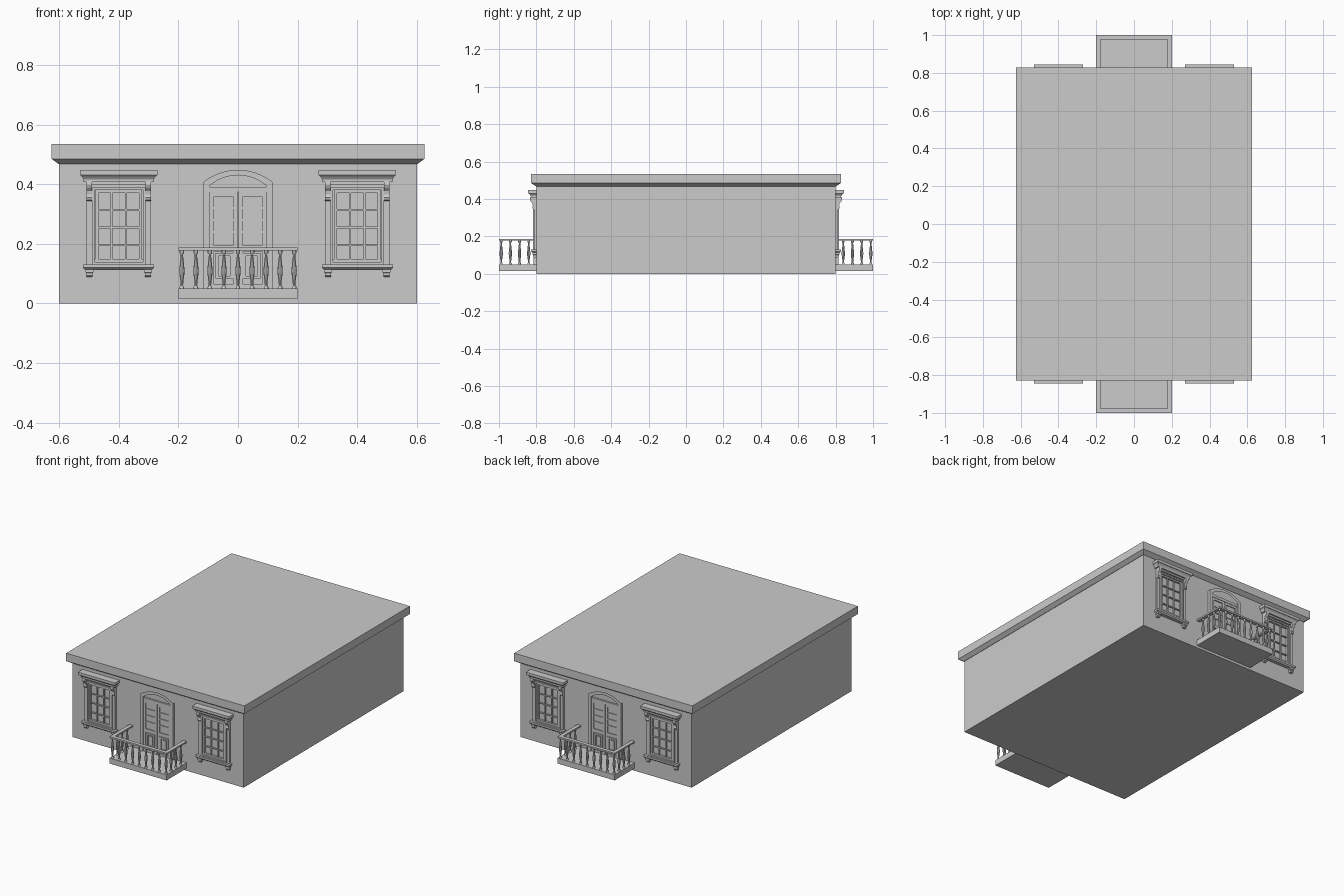
import bpy, bmesh, math
from mathutils import Matrix, Vector

if "Cube" in bpy.data.objects:
    bpy.data.objects.remove(bpy.data.objects["Cube"])

W = -0.8  # front wall plane


def finish(name, bm, mx=False, my=True, smooth=False):
    bmesh.ops.recalc_face_normals(bm, faces=bm.faces)
    me = bpy.data.meshes.new(name)
    bm.to_mesh(me)
    bm.free()
    ob = bpy.data.objects.new(name, me)
    bpy.context.collection.objects.link(ob)
    if mx or my:
        m = ob.modifiers.new("Mirror", 'MIRROR')
        m.use_axis = (mx, my, False)
        m.use_mirror_merge = False
    if smooth:
        bpy.ops.object.select_all(action='DESELECT')
        bpy.context.view_layer.objects.active = ob
        ob.select_set(True)
        bpy.ops.object.shade_smooth_by_angle(angle=math.radians(40))
    return ob


def box(bm, x0, x1, y0, y1, z0, z1):
    m = Matrix.Translation(((x0 + x1) / 2, (y0 + y1) / 2, (z0 + z1) / 2)) @ \
        Matrix.Diagonal((abs(x1 - x0), abs(y1 - y0), abs(z1 - z0), 1))
    bmesh.ops.create_cube(bm, size=1, matrix=m)


def wall_box(bm, x0, x1, z0, z1, depth):
    box(bm, x0, x1, W - depth, W + 0.005, z0, z1)


def frame(bm, x0, x1, z0, z1, t, depth):
    wall_box(bm, x0, x0 + t, z0, z1, depth)
    wall_box(bm, x1 - t, x1, z0, z1, depth)
    wall_box(bm, x0 + t, x1 - t, z0, z0 + t, depth)
    wall_box(bm, x0 + t, x1 - t, z1 - t, z1, depth)


def loft(bm, rings):
    prev = None
    loops = [[bm.verts.new(p) for p in r] for r in rings]
    for a, b in zip(loops, loops[1:]):
        n = len(a)
        for i in range(n):
            bm.faces.new((a[i], a[(i + 1) % n], b[(i + 1) % n], b[i]))
    bm.faces.new(loops[0])
    bm.faces.new(loops[-1])


def rect(x0, x1, y0, y1, z):
    return [(x0, y0, z), (x1, y0, z), (x1, y1, z), (x0, y1, z)]


def wall_moulding(bm, cx, levels):
    # levels: (half width, projection, z)
    loft(bm, [rect(cx - h, cx + h, W - d, W + 0.005, z) for h, d, z in levels])


def arch(hw, spring, rise, n=12):
    r = (hw * hw + rise * rise) / (2 * rise)
    a = math.asin(hw / r)
    return [(r * math.sin(-a + 2 * a * i / n),
             spring + rise - r + r * math.cos(-a + 2 * a * i / n)) for i in range(n + 1)]


# Main block and overhanging roof slab
bm = bmesh.new()
box(bm, -0.6, 0.6, -0.8, 0.8, 0, 0.475)
finish("walls", bm, my=False)
bm = bmesh.new()
loft(bm, [rect(-x, x, -y, y, z) for x, y, z in
          ((0.602, 0.802, 0.468), (0.625, 0.828, 0.485), (0.625, 0.828, 0.535))])
finish("roof_cornice", bm, my=False)

# Windows: surround, sash and glazing bars
C = -0.4
bm = bmesh.new()
frame(bm, C - 0.108, C + 0.108, 0.13, 0.41, 0.02, 0.012)
frame(bm, C - 0.09, C + 0.09, 0.13, 0.39, 0.009, 0.018)
finish("window_surround", bm, mx=True)
bm = bmesh.new()
frame(bm, C - 0.077, C + 0.077, 0.132, 0.38, 0.009, 0.012)
for i in (-1, 1):
    wall_box(bm, C + i * 0.024 - 0.003, C + i * 0.024 + 0.003, 0.14, 0.373, 0.008)
for z in (0.195, 0.255, 0.313):
    wall_box(bm, C - 0.07, C + 0.07, z - 0.003, z + 0.003, 0.0085)
finish("window_sash", bm, mx=True)

# Window hood, sill and supports
bm = bmesh.new()
wall_moulding(bm, C, [(0.108, 0.02, 0.398), (0.108, 0.02, 0.408), (0.118, 0.03, 0.408),
                      (0.118, 0.03, 0.416), (0.121, 0.034, 0.422), (0.128, 0.042, 0.43),
                      (0.13, 0.045, 0.43), (0.13, 0.045, 0.447)])
finish("window_hood", bm, mx=True)
bm = bmesh.new()
wall_moulding(bm, C, [(0.112, 0.02, 0.113), (0.119, 0.028, 0.12), (0.119, 0.028, 0.131)])
finish("window_sill", bm, mx=True)
bm = bmesh.new()
for s in (-1, 1):
    wall_moulding(bm, C + s * 0.098, [(0.009, 0.012, 0.088), (0.01, 0.018, 0.094), (0.01, 0.018, 0.102),
                                      (0.013, 0.022, 0.104), (0.013, 0.022, 0.114)])
finish("sill_supports", bm, mx=True)
bm = bmesh.new()
scroll = [(-0.005, 0.41), (0.033, 0.41), (0.035, 0.398), (0.03, 0.387), (0.021, 0.377),
          (0.019, 0.365), (0.022, 0.356), (0.019, 0.347), (0.012, 0.344), (-0.005, 0.346)]
for s in (-1, 1):
    x = C + s * 0.099
    loft(bm, [[(x + e, W - d, z) for d, z in scroll] for e in (-0.009, 0.009)])
finish("hood_brackets", bm, mx=True)

# Arched door surround
bm = bmesh.new()
D = 0.015
outer = [(-0.115, 0.04)] + arch(0.115, 0.408, 0.04) + [(0.115, 0.04)]
inner = [(-0.095, 0.04)] + arch(0.095, 0.395, 0.035) + [(0.095, 0.04)]
quads = [(o0, o1, i1, i0) for o0, o1, i0, i1 in zip(outer, outer[1:], inner, inner[1:])]
for q in quads:
    loft(bm, [[(x, y, z) for x, z in q] for y in (W - D, W + 0.005)])
bmesh.ops.remove_doubles(bm, verts=bm.verts, dist=1e-5)
# drop the hidden walls between arch segments
bmesh.ops.delete(bm, geom=[f for f in bm.faces if all(len(e.link_faces) > 2 for e in f.edges
                           if abs(e.verts[0].co.y - e.verts[1].co.y) > 0.01)
                           and abs(f.normal.y) < 0.5], context='FACES_ONLY')
wall_box(bm, -0.095, 0.095, 0.373, 0.39, 0.012)
finish("door_surround", bm)

# Double door leaves with panes and raised panels
bm = bmesh.new()
wall_box(bm, 0.001, 0.095, 0.045, 0.374, 0.003)
frame(bm, 0.002, 0.095, 0.05, 0.373, 0.014, 0.009)
wall_box(bm, 0.016, 0.081, 0.175, 0.195, 0.009)
for z in (0.24, 0.28, 0.32):
    wall_box(bm, 0.016, 0.081, z - 0.003, z + 0.003, 0.008)
frame(bm, 0.017, 0.076, 0.083, 0.17, 0.01, 0.01)
wall_box(bm, 0.033, 0.06, 0.1, 0.153, 0.008)
finish("door_leaves", bm, mx=True)

# Balcony slab and handrail
bm = bmesh.new()
box(bm, -0.2, 0.2, -1.0, W + 0.005, 0.015, 0.05)
finish("balcony_slab", bm)
bm = bmesh.new()
box(bm, -0.2, 0.2, -1.0, -0.977, 0.177, 0.187)
for s in (-1, 1):
    box(bm, s * 0.2, s * 0.177, -0.977, W + 0.005, 0.177, 0.187)
finish("balcony_rail", bm)

# Turned balusters
bm = bmesh.new()
turned = [(0.0075, 0.049), (0.0075, 0.056), (0.004, 0.06), (0.005, 0.075), (0.0085, 0.1),
          (0.009, 0.112), (0.0065, 0.135), (0.004, 0.158), (0.004, 0.166), (0.0075, 0.17), (0.0075, 0.178)]
spots = [(-0.188 + 0.047 * i, -0.988) for i in range(9)]
spots += [(s * 0.188, -0.988 + 0.049 * i) for s in (-1, 1) for i in (1, 2, 3)]
for x, y in spots:
    loft(bm, [[(x + r * math.cos(k * math.pi / 4), y + r * math.sin(k * math.pi / 4), z)
               for k in range(8)] for r, z in turned])
finish("balusters", bm, smooth=True)
